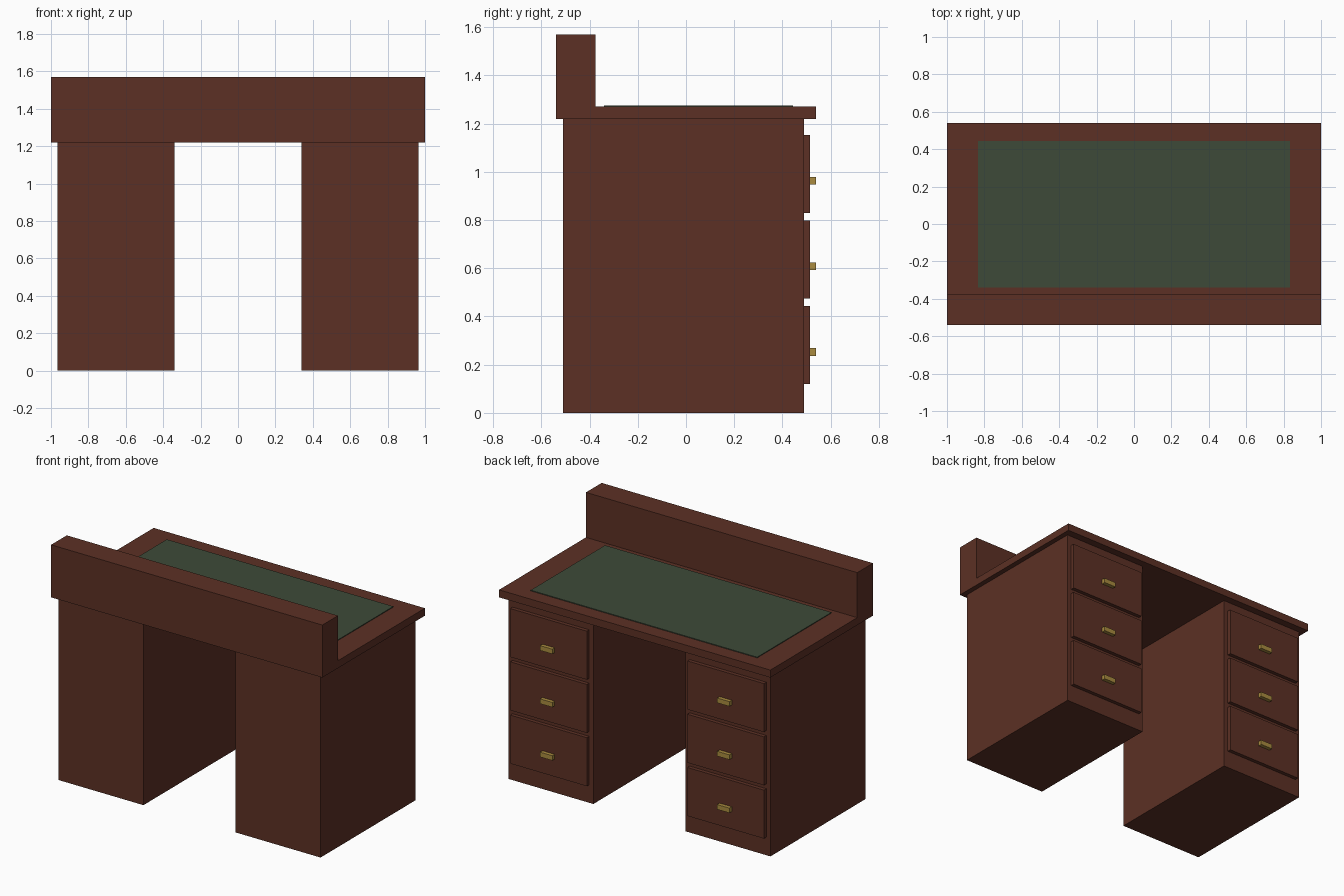
import bpy, bmesh

if "Cube" in bpy.data.objects:
    bpy.data.objects.remove(bpy.data.objects["Cube"])


def material(name, rgb):
    m = bpy.data.materials.new(name)
    m.diffuse_color = (*rgb, 1)
    m.use_nodes = True
    m.node_tree.nodes["Principled BSDF"].inputs["Base Color"].default_value = m.diffuse_color
    return m


wood = material("wood", (0.107, 0.030, 0.018))
leather = material("leather", (0.047, 0.068, 0.040))
brass = material("brass", (0.40, 0.26, 0.05))


def extrude_x(name, profile, x0, x1, mat):
    """Extrude a (y, z) profile along x."""
    bm = bmesh.new()
    face = bm.faces.new([bm.verts.new((x0, y, z)) for y, z in profile])
    ext = bmesh.ops.extrude_face_region(bm, geom=[face])
    moved = [v for v in ext["geom"] if isinstance(v, bmesh.types.BMVert)]
    bmesh.ops.translate(bm, verts=moved, vec=(x1 - x0, 0, 0))
    bmesh.ops.recalc_face_normals(bm, faces=bm.faces)
    mesh = bpy.data.meshes.new(name)
    bm.to_mesh(mesh)
    bm.free()
    mesh.materials.append(mat)
    obj = bpy.data.objects.new(name, mesh)
    bpy.context.collection.objects.link(obj)
    return obj


def box(name, x, y, z, mat):
    return extrude_x(name, [(y[0], z[0]), (y[1], z[0]), (y[1], z[1]), (y[0], z[1])],
                     x[0], x[1], mat)


# Desk top with the raised ledge along one long edge
extrude_x("desk_top", [(-0.54, 1.22), (0.54, 1.22), (0.54, 1.27), (-0.375, 1.27),
                       (-0.375, 1.57), (-0.54, 1.57)], -1, 1, wood)

# Writing surface inlay
box("writing_pad", (-0.835, 0.835), (-0.34, 0.443), (1.27, 1.275), leather)

# Two pedestals, each with three drawers and pulls
for side, cx in (("left", -0.653), ("right", 0.653)):
    box(f"{side}_pedestal", (cx - 0.313, cx + 0.313), (-0.51, 0.49), (0, 1.22), wood)
    for i in range(3):
        z = 0.12 + i * 0.355
        box(f"{side}_drawer_{i + 1}", (cx - 0.282, cx + 0.282), (0.49, 0.515),
            (z, z + 0.323), wood)
        box(f"{side}_handle_{i + 1}", (cx - 0.045, cx + 0.045), (0.515, 0.54),
            (z + 0.117, z + 0.149), brass)
